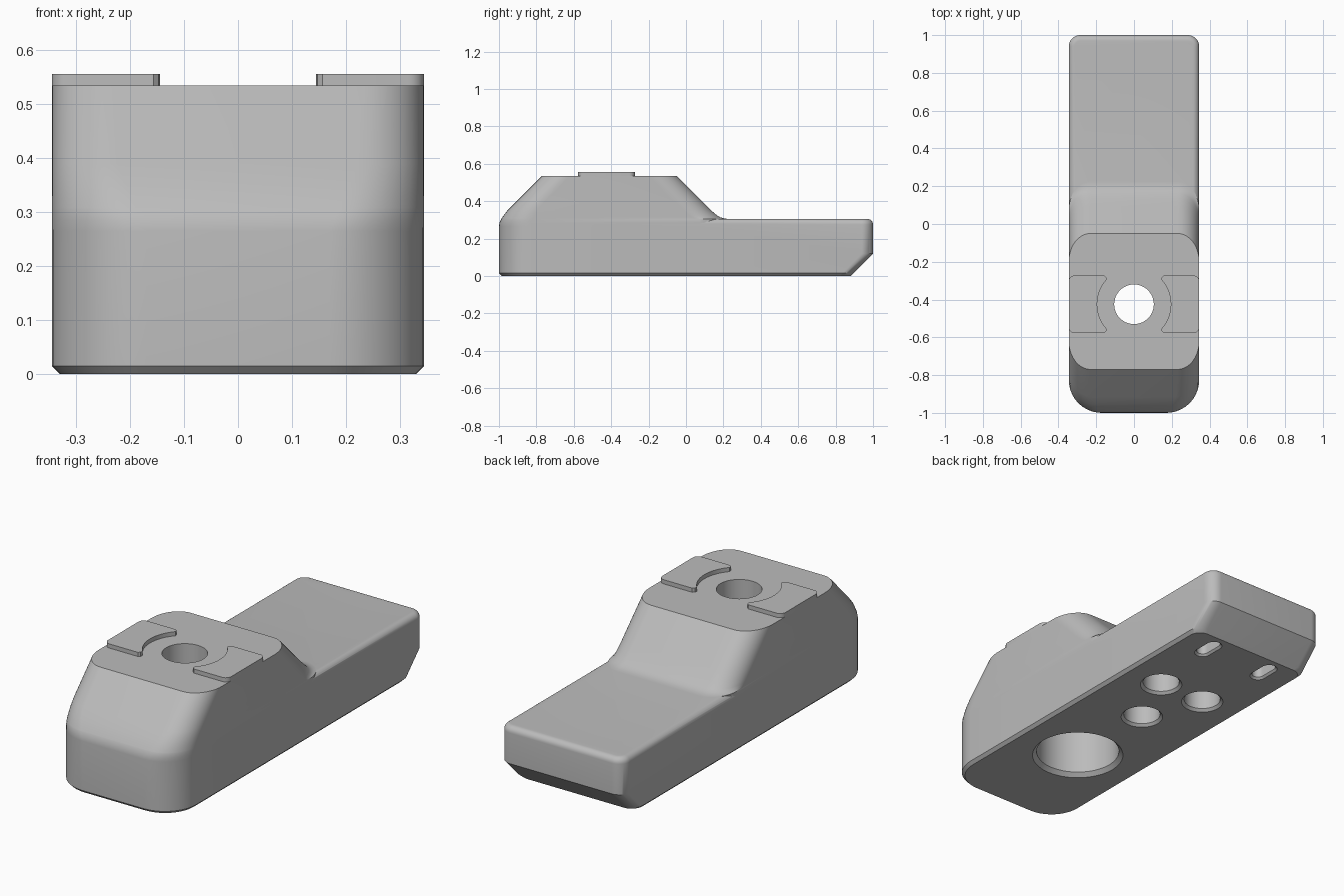
import bpy, bmesh
from math import sin, cos, pi, radians

if "Cube" in bpy.data.objects:
    bpy.data.objects.remove(bpy.data.objects["Cube"])

grey = bpy.data.materials.new("light_grey")
grey.use_nodes = True
COLOR = (0.5, 0.5, 0.5, 1)
grey.diffuse_color = COLOR
grey.node_tree.nodes["Principled BSDF"].inputs["Base Color"].default_value = COLOR

W = 0.345          # half width
TOP = 0.535        # top of the raised block
DECK = 0.305       # top of the low rear slab
HOLE_Y = -0.425    # centre of the main hole


def ring(z, w, y0, y1, front, back, cx=0, steps=10):
    """Rounded rectangle at height z, with elliptical front and back corners."""
    points = []
    corners = ((1, y1, -1, back), (-1, y1, -1, back), (-1, y0, 1, front), (1, y0, 1, front))
    for i, (side, y, inward, (rx, ry)) in enumerate(corners):
        for k in range(steps + 1):
            a = (i + k / steps) * pi / 2
            points.append((cx + side * (w - rx) + rx * cos(a),
                           y + inward * ry + ry * sin(a), z))
    return points


def loft(name, rings):
    """Skin a stack of equal rings and cap both ends."""
    bm = bmesh.new()
    rows = [[bm.verts.new(p) for p in r] for r in rings]
    n = len(rows[0])
    for low, high in zip(rows, rows[1:]):
        for i in range(n):
            j = (i + 1) % n
            bm.faces.new((low[i], low[j], high[j], high[i]))
    bm.faces.new(rows[0][::-1])
    bm.faces.new(rows[-1])
    bmesh.ops.remove_doubles(bm, verts=bm.verts, dist=1e-5)
    bmesh.ops.recalc_face_normals(bm, faces=bm.faces)
    mesh = bpy.data.meshes.new(name)
    bm.to_mesh(mesh)
    bm.free()
    obj = bpy.data.objects.new(name, mesh)
    bpy.context.collection.objects.link(obj)
    mesh.materials.append(grey)
    return obj


def activate(obj):
    bpy.ops.object.select_all(action="DESELECT")
    obj.select_set(True)
    bpy.context.view_layer.objects.active = obj


def combine(obj, other, operation):
    activate(obj)
    mod = obj.modifiers.new(operation, "BOOLEAN")
    mod.operation, mod.object, mod.solver = operation, other, "EXACT"
    bpy.ops.object.modifier_apply(modifier=mod.name)
    bpy.data.objects.remove(other)


def mix(a, b, t):
    t = min(max(t, 0), 1)
    return a + (b - a) * t


# Raised front block: front and rear slopes with soft transitions
FRONT = [(0.015, -1), (0.265, -1), (0.285, -0.997), (0.305, -0.988),
         (0.325, -0.974), (0.35, -0.955), (0.39, -0.915), (TOP, -0.77)]
BACK = {0.305: 0.225, 0.325: 0.165, 0.35: 0.135, 0.39: 0.095, TOP: -0.05}
rings = [ring(0, W - 0.015, -0.985, 0.2, (0.16, 0.16), (0.1, 0.16))]
for z, y in FRONT:
    t = (z - 0.265) / 0.14
    corner = (mix(0.175, 0.115, t), mix(0.175, 0.15, t))
    rings.append(ring(z, W, y, BACK.get(z, 0.225), corner, (0.115, 0.15)))
# extra rings that smooth the foot of the rear slope
for z, y0, y1 in ((0.308, -0.986, 0.203), (0.314, -0.982, 0.183)):
    t = (z - 0.265) / 0.14
    corner = (mix(0.175, 0.115, t), mix(0.175, 0.15, t))
    rings.append(ring(z, W, y0, y1, corner, (0.115, 0.15)))
rings.sort(key=lambda r: r[0][2])
body = loft("body", rings)

# Low rear slab: undercut rear end and rounded top edge
R = 0.03
rings = [ring(z, W - inset, -0.5, y, (0.01, 0.01), (0.06, 0.06))
         for z, inset, y in ((0, 0.015, 0.88), (0.015, 0, 0.895), (0.12, 0, 1))]
for k in range(7):
    a = k / 6 * pi / 2
    inset = R * (1 - cos(a))
    c = 0.06 - inset
    rings.append(ring(DECK - R + R * sin(a), W - inset, -0.5, 1 - inset, (0.01, 0.01), (c, c)))
combine(body, loft("rear_slab", rings), "UNION")


def drill(x, y, r, half, depth, chamfer, start=0):
    """Cut a round hole or a slot (half > 0) upward, with a chamfered mouth."""
    def level(z, rad):
        return ring(z, rad, y - half - rad, y + half + rad, (rad, rad), (rad, rad), x)
    rings = [level(start - 0.05, r + chamfer), level(start, r + chamfer)]
    rings += [level(start + chamfer, r), level(depth, r)] if chamfer else [level(depth, r)]
    combine(body, loft("cutter", rings), "DIFFERENCE")


# Main counterbored hole, three round sockets, two slots
drill(0, HOLE_Y, 0.2, 0, 0.36, 0.02)
drill(0, HOLE_Y, 0.105, 0, 0.7, 0, start=0.3)
for x, y in ((0, 0.06), (0.13, 0.36), (-0.13, 0.36)):
    drill(x, y, 0.088, 0, 0.2, 0.013)
for x in (0.175, -0.175):
    drill(x, 0.77, 0.03, 0.042, 0.1, 0.01)

# Raised pads beside the hole, with a curved inner edge
half_y, r_in, r_c = 0.152, 0.195, 0.03
outline = []
for k in range(15):
    a = radians(mix(42, -42, k / 14))
    outline.append((r_in * cos(a), HOLE_Y + r_in * sin(a)))
outline += [(0.147, HOLE_Y - 0.143), (0.157, HOLE_Y - half_y)]
for side in (-1, 1):
    for k in range(7):
        a = mix(0, pi / 2, k / 6) + (side - 1) * pi / 4
        outline.append((W - r_c + r_c * cos(a), HOLE_Y + side * (half_y - r_c) + r_c * sin(a)))
outline += [(0.157, HOLE_Y + half_y), (0.147, HOLE_Y + 0.143)]
parts = [body]
for name, s in (("left_pad", 1), ("right_pad", -1)):
    parts.append(loft(name, [[(s * x, y, z) for x, y in outline] for z in (TOP - 0.003, 0.556)]))

for obj in parts:
    activate(obj)
    bpy.ops.object.shade_smooth_by_angle(angle=radians(28))
